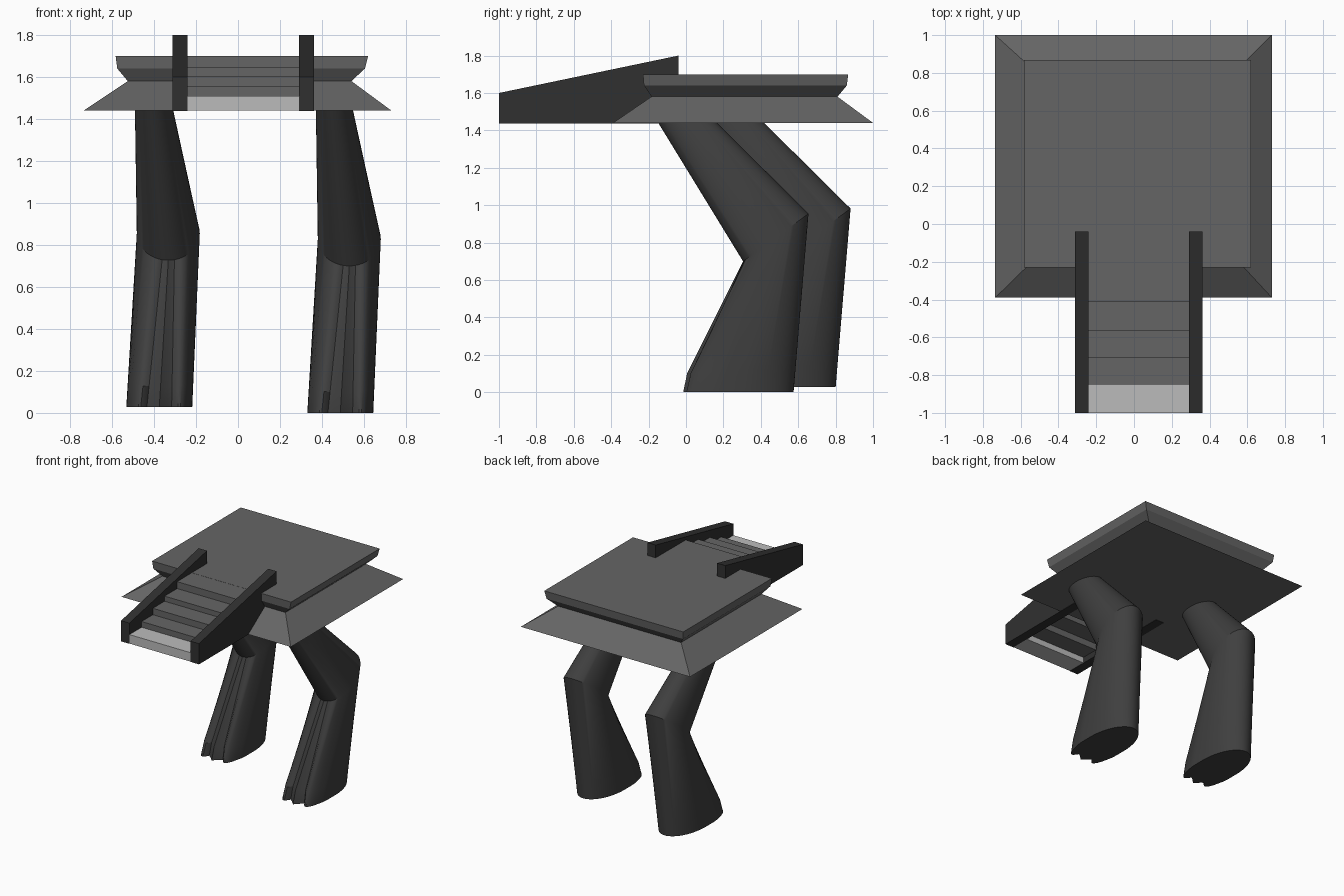
import bpy, bmesh, math
from mathutils import Vector

if "Cube" in bpy.data.objects:
    bpy.data.objects.remove(bpy.data.objects["Cube"])


def material(name, v):
    m = bpy.data.materials.new(name)
    m.diffuse_color = (v, v, v, 1)
    m.use_nodes = True
    m.node_tree.nodes["Principled BSDF"].inputs["Base Color"].default_value = m.diffuse_color
    return m


DARK = material("dark", 0.05)
RAIL = material("rail_dark", 0.03)
MID = material("mid_grey", 0.13)
LIGHT = material("light_grey", 0.5)


def loft(name, rings, mat, smooth=False):
    """Skin a stack of equal-length point rings and cap both ends."""
    bm = bmesh.new()
    rows = [[bm.verts.new(p) for p in ring] for ring in rings]
    n = len(rows[0])
    for a, b in zip(rows, rows[1:]):
        for i in range(n):
            j = (i + 1) % n
            bm.faces.new((a[i], a[j], b[j], b[i]))
    bm.faces.new(rows[0][::-1])
    bm.faces.new(rows[-1])
    bmesh.ops.recalc_face_normals(bm, faces=bm.faces)
    me = bpy.data.meshes.new(name)
    bm.to_mesh(me)
    bm.free()
    me.materials.append(mat)
    ob = bpy.data.objects.new(name, me)
    bpy.context.collection.objects.link(ob)
    if smooth:
        bpy.ops.object.select_all(action='DESELECT')
        bpy.context.view_layer.objects.active = ob
        ob.select_set(True)
        bpy.ops.object.shade_smooth_by_angle(angle=math.radians(30))
    return ob


def rect(x0, x1, y0, y1, z):
    return [(x0, y0, z), (x1, y0, z), (x1, y1, z), (x0, y1, z)]


# Platform: flared skirt, pinched waist, overhanging top slab
loft("platform", [rect(-0.735, 0.73, -0.39, 1.0, 1.44),
                  rect(-0.525, 0.54, -0.185, 0.81, 1.58),
                  rect(-0.575, 0.605, -0.225, 0.86, 1.64),
                  rect(-0.583, 0.62, -0.23, 0.867, 1.70)], MID)

# Side rails: sloped-top boards
for side, x0 in (("left", -0.312), ("right", 0.29)):
    profile = [(-1, 1.438), (-0.04, 1.438), (-0.04, 1.80), (-1, 1.60)]
    loft(side + "_rail", [[(x, y, z) for y, z in profile]
                          for x in (x0, x0 + 0.072)], RAIL)

# Stair treads climbing to the platform; the lowest is lighter
edges = [-1.0, -0.85, -0.71, -0.565, -0.41, -0.22]
tops = [1.51, 1.555, 1.605, 1.645, 1.699]
for i, top in enumerate(tops):
    y0, y1 = edges[i], edges[i + 1]
    loft(f"step_{i + 1}", [rect(-0.24, 0.29, y0, y1, top - 0.07),
                           rect(-0.24, 0.29, y0, y1, top)],
         MID if i else LIGHT)

# Legs: tapered thigh, bent knee, shin spreading into a three-toed foot
N = 64
ANGLES = [2 * math.pi * i / N for i in range(N)]


def ellipse(x0, x1, front, back):
    """Ellipse between x0..x1 and the (y, z) points front and back."""
    cx, rx = (x0 + x1) / 2, (x1 - x0) / 2
    f, b = Vector((0, *front)), Vector((0, *back))
    return [(f + b) / 2 + (b - f) / 2 * math.sin(t)
            + Vector((cx + rx * math.cos(t), 0, 0)) for t in ANGLES]


def foot_outline():
    pts = []
    for t in ANGLES:
        c, s = math.cos(t), math.sin(t)
        if s >= 0:                       # round heel
            u, v = c, s
        else:                            # squared front with toe notches
            u = math.copysign(abs(c) ** 0.6, c)
            v = -abs(s) ** 0.45
            v += 0.22 * (1 - abs(math.cos(1.5 * math.pi * u))) * min(1, -s * 2)
        pts.append(Vector((0.487 + 0.157 * u, 0.28 + 0.295 * v, 0)))
    return pts


foot = foot_outline()
knee = ellipse(0.38, 0.68, (0.305, 0.70), (0.655, 0.955))
hip = ellipse(0.37, 0.535, (-0.185, 1.50), (0.105, 1.50))
ankle = [f.lerp(k, 1 / 7) + Vector((0, 0.025 * min(0, math.sin(t)), 0))
         for f, k, t in zip(foot, knee, ANGLES)]
rings = [foot, ankle, knee, hip]
for side, offset in (("right", (0, 0, 0)), ("left", (-0.862, 0.225, 0.027))):
    loft(side + "_leg", [[p + Vector(offset) for p in r] for r in rings],
         DARK, smooth=True)
